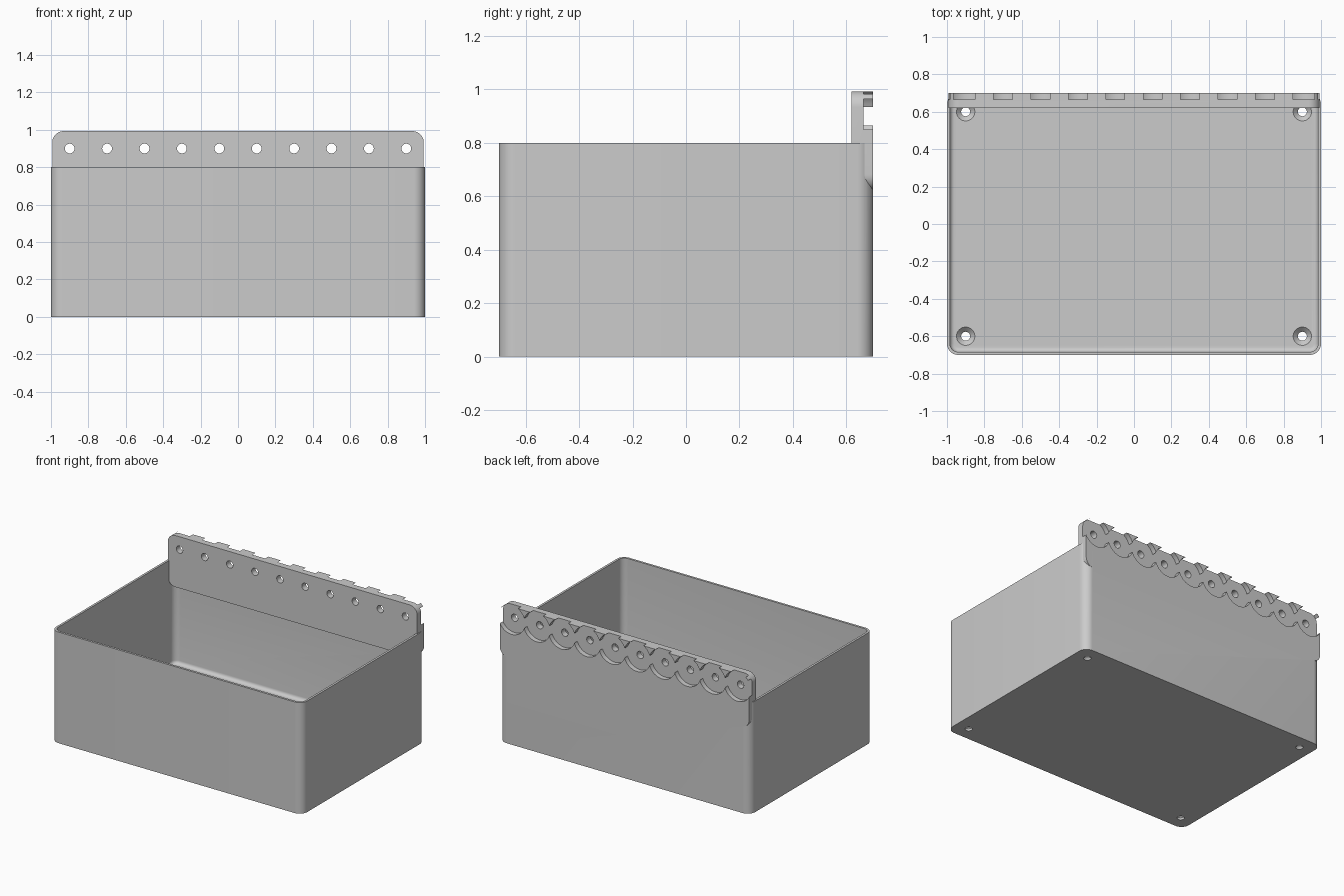
import bpy
import bmesh
from math import sin, cos, pi, radians
from mathutils import Matrix, Vector

if "Cube" in bpy.data.objects:
    bpy.data.objects.remove(bpy.data.objects["Cube"])

grey = bpy.data.materials.new("plain grey")
grey.use_nodes = True
colour = (0.6, 0.6, 0.6, 1)
grey.diffuse_color = colour
grey.node_tree.nodes["Principled BSDF"].inputs["Base Color"].default_value = colour

SEGMENTS = 10
STAND = Matrix.Rotation(radians(90), 4, "X")  # turns a loft along z to run along -y


def rounded_ring(hx, hy, r):
    """Outline of a rounded rectangle; a circle when hx = hy = r."""
    ring = []
    for corner, (sx, sy) in enumerate([(1, 1), (-1, 1), (-1, -1), (1, -1)]):
        for i in range(SEGMENTS + 1):
            a = (corner + i / SEGMENTS) * pi / 2
            ring.append((sx * (hx - r) + r * cos(a), sy * (hy - r) + r * sin(a)))
    return ring


def loft(name, sections, matrix=Matrix()):
    """Closed solid through rounded sections given as (hx, hy, r, z)."""
    bm = bmesh.new()
    rings = [[bm.verts.new((x, y, z)) for x, y in rounded_ring(hx, hy, r)]
             for hx, hy, r, z in sections]
    bm.faces.new(rings[0])
    bm.faces.new(rings[-1])
    for a, b in zip(rings, rings[1:]):
        for i in range(len(a)):
            j = (i + 1) % len(a)
            bm.faces.new((a[i], a[j], b[j], b[i]))
    bmesh.ops.remove_doubles(bm, verts=bm.verts, dist=0.00001)
    bm.transform(matrix)
    bmesh.ops.recalc_face_normals(bm, faces=bm.faces)
    mesh = bpy.data.meshes.new(name)
    bm.to_mesh(mesh)
    bm.free()
    mesh.materials.append(grey)
    obj = bpy.data.objects.new(name, mesh)
    bpy.context.collection.objects.link(obj)
    return obj


def round_tool(profile, matrix):
    return loft("cutter", [(r, r, r, z) for r, z in profile], matrix)


def combine(target, tool, operation="DIFFERENCE"):
    """Apply one boolean and discard the tool."""
    bpy.context.view_layer.objects.active = target
    mod = target.modifiers.new("boolean", "BOOLEAN")
    mod.operation = operation
    mod.solver = "EXACT"
    mod.object = tool
    bpy.ops.object.modifier_apply(modifier=mod.name)
    bpy.data.objects.remove(tool)


# Open bin: outside, rim, inside wall, rounded floor edge
wall, floor, fillet, corner = 0.016, 0.04, 0.025, 0.06
sections = [(1, 0.7, corner, 0), (1, 0.7, corner, 0.8)]
sections.append((1 - wall, 0.7 - wall, corner - wall, 0.8))
for i in range(7):
    a = i / 6 * pi / 2
    inset = wall + fillet * (1 - cos(a))
    sections.append((1 - inset, 0.7 - inset, corner - inset,
                     floor + fillet * (1 - sin(a))))
bin_body = loft("storage_bin", sections)

# Hanging plate along the back edge, flush with the back wall
top, bottom = 0.993, 0.622
half = (top - bottom) / 2
plate = loft("hanging_plate", [(0.993, half, 0.06, -0.7), (0.993, half, 0.06, -0.62)],
             Matrix.Translation((0, 0, bottom + half)) @ STAND)
combine(bin_body, plate, "UNION")

# Row of round recesses in the back of the plate, each with a through hole
for i in range(10):
    place = Matrix.Translation((-0.9 + 0.2 * i, 0, 0.9)) @ STAND
    combine(bin_body, round_tool([(0.106, -0.8), (0.106, -0.665)], place))
    combine(bin_body, round_tool([(0.026, -0.8), (0.026, -0.5)], place))

# Countersunk screw holes in the floor corners
for x in (-0.9, 0.9):
    for y in (-0.6, 0.6):
        tool = round_tool([(0.024, -0.1), (0.024, floor - 0.025), (0.049, floor), (0.049, floor + 0.02)],
                          Matrix.Translation((x, y, 0)))
        combine(bin_body, tool)

bpy.ops.object.select_all(action="DESELECT")
bin_body.select_set(True)
bpy.context.view_layer.objects.active = bin_body
bpy.ops.object.shade_smooth_by_angle(angle=radians(30))
